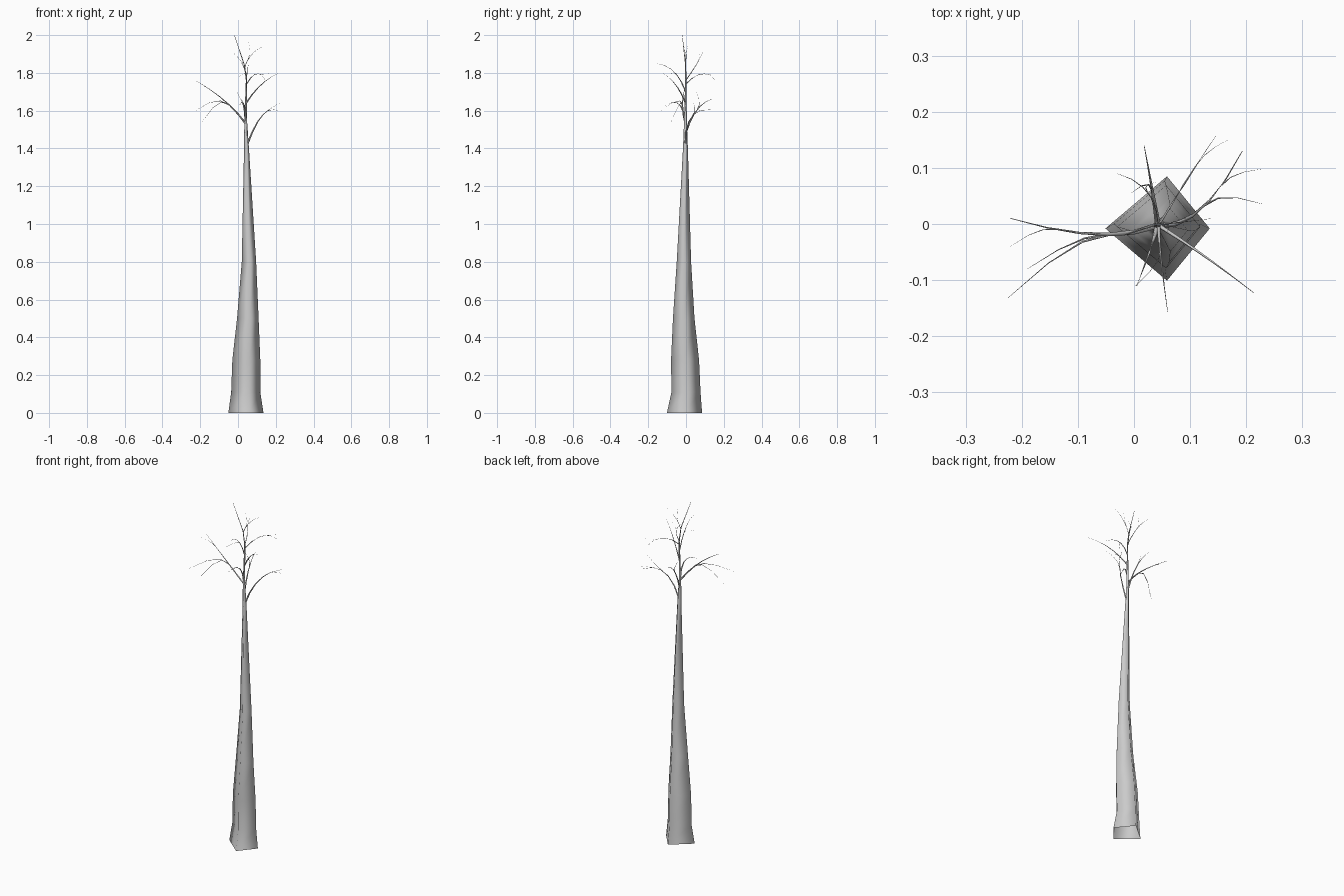
import bpy, bmesh, math
from mathutils import Vector

if "Cube" in bpy.data.objects:
    bpy.data.objects.remove(bpy.data.objects["Cube"])


def finish(bm, name):
    bmesh.ops.recalc_face_normals(bm, faces=bm.faces)
    mesh = bpy.data.meshes.new(name)
    bm.to_mesh(mesh)
    bm.free()
    mesh.shade_smooth()
    obj = bpy.data.objects.new(name, mesh)
    bpy.context.collection.objects.link(obj)


def ring(bm, p, u, v, r, skew=0):
    """Square section; skew slides the two v corners along u."""
    return [bm.verts.new(p + r * (u * (math.cos(a) + skew * abs(math.sin(a))) + v * math.sin(a)))
            for a in (0, math.pi / 2, math.pi, 1.5 * math.pi)]


def bridge(bm, rings):
    for a, b in zip(rings, rings[1:]):
        for i in range(4):
            j = (i + 1) % 4
            bm.faces.new((a[i], a[j], b[j], b[i]))
    bm.faces.new(rings[-1])


def bezier(a, c, b, t):
    return a * (1 - t) ** 2 + c * 2 * t * (1 - t) + b * t * t


def taper(t):
    return 0.1 + 0.9 * (1 - t) ** 1.3


def shoot(bm, a, c, b, radius, steps):
    """Four-sided tapering tube along an arched path."""
    rings = []
    for k in range(steps + 1):
        t = k / steps
        d = ((c - a) * (1 - t) + (b - c) * t).normalized()
        ref = Vector((0, 1, 0)) if abs(d.y) < 0.8 else Vector((1, 0, 0))
        u = d.cross(ref).normalized()
        rings.append(ring(bm, bezier(a, c, b, t), u, d.cross(u), radius * taper(t)))
    bridge(bm, rings)


# Trunk: height, centre x, centre y, half width of the diamond section
trunk = [
    (0.00, .042, -.008, .093),
    (0.11, .041, .000, .077),
    (0.28, .044, -.005, .074),
    (0.50, .052, -.012, .057),
    (0.80, .058, -.011, .038),
    (1.40, .045, -.003, .013),
    (1.54, .041, -.003, .0075),
    (1.76, .045, -.001, .0035),
    (1.84, .034, -.002, .0025),
    (2.00, -.019, -.020, .001),
]
bm = bmesh.new()
bridge(bm, [ring(bm, Vector((x, y, z)), Vector((1, 0, 0)), Vector((0, 1, 0)), r, 0.18)
            for z, x, y, r in trunk])
finish(bm, "trunk")


def trunk_at(z):
    """Trunk centre and half width at a height."""
    for lo, hi in zip(trunk, trunk[1:]):
        if z <= hi[0]:
            f = (z - lo[0]) / (hi[0] - lo[0])
            x, y, r = (p + (q - p) * f for p, q in zip(lo[1:], hi[1:]))
            return Vector((x, y, z)), r


def limb(name, height, bend, tip, *twigs):
    """A limb leaving the trunk; each twig is (position along limb, tip)."""
    a, width = trunk_at(height)
    c, b = Vector(bend), Vector(tip)
    radius = min(width * 0.75, .0055)
    bm = bmesh.new()
    shoot(bm, a, c, b, radius, 5)
    for t, end in twigs:
        p, e = bezier(a, c, b, t), Vector(end)
        d = ((c - a) * (1 - t) + (b - c) * t).normalized()
        # twigs set off along the limb, then curve to their tip
        shoot(bm, p, p + d * (e - p).length * 0.4, e, radius * taper(t) * 0.85, 3)
    finish(bm, name)


# Lower crown
limb("left_limb", 1.53, (-.05, -.04, 1.66), (-.22, .01, 1.757),
     (.4, (-.225, -.132, 1.60)), (.42, (-.19, -.08, 1.54)), (.75, (-.22, -.04, 1.75)))
limb("right_limb", 1.41, (.12, -.01, 1.62), (.193, .13, 1.605),
     (.55, (.228, .036, 1.645)), (.75, (.228, .098, 1.60)))
limb("back_limb", 1.48, (.035, .05, 1.64), (.018, .14, 1.662),
     (.5, (-.005, .055, 1.70)))
limb("low_front_limb", 1.54, (.04, -.02, 1.69), (.005, -.11, 1.625))

# Upper crown
limb("front_right_limb", 1.64, (.12, -.05, 1.76), (.214, -.123, 1.797))
limb("back_right_limb", 1.74, (.10, .09, 1.84), (.146, .157, 1.76),
     (.65, (.171, .152, 1.80)))
limb("front_limb", 1.70, (.045, -.05, 1.84), (.06, -.157, 1.85),
     (.4, (.003, -.11, 1.78)))
limb("upper_back_limb", 1.76, (.04, .07, 1.86), (-.03, .09, 1.91),
     (.5, (.04, .075, 1.91)))
limb("upper_right_limb", 1.83, (.06, .0, 1.91), (.14, .01, 1.945),
     (.25, (.055, -.02, 1.97)))
